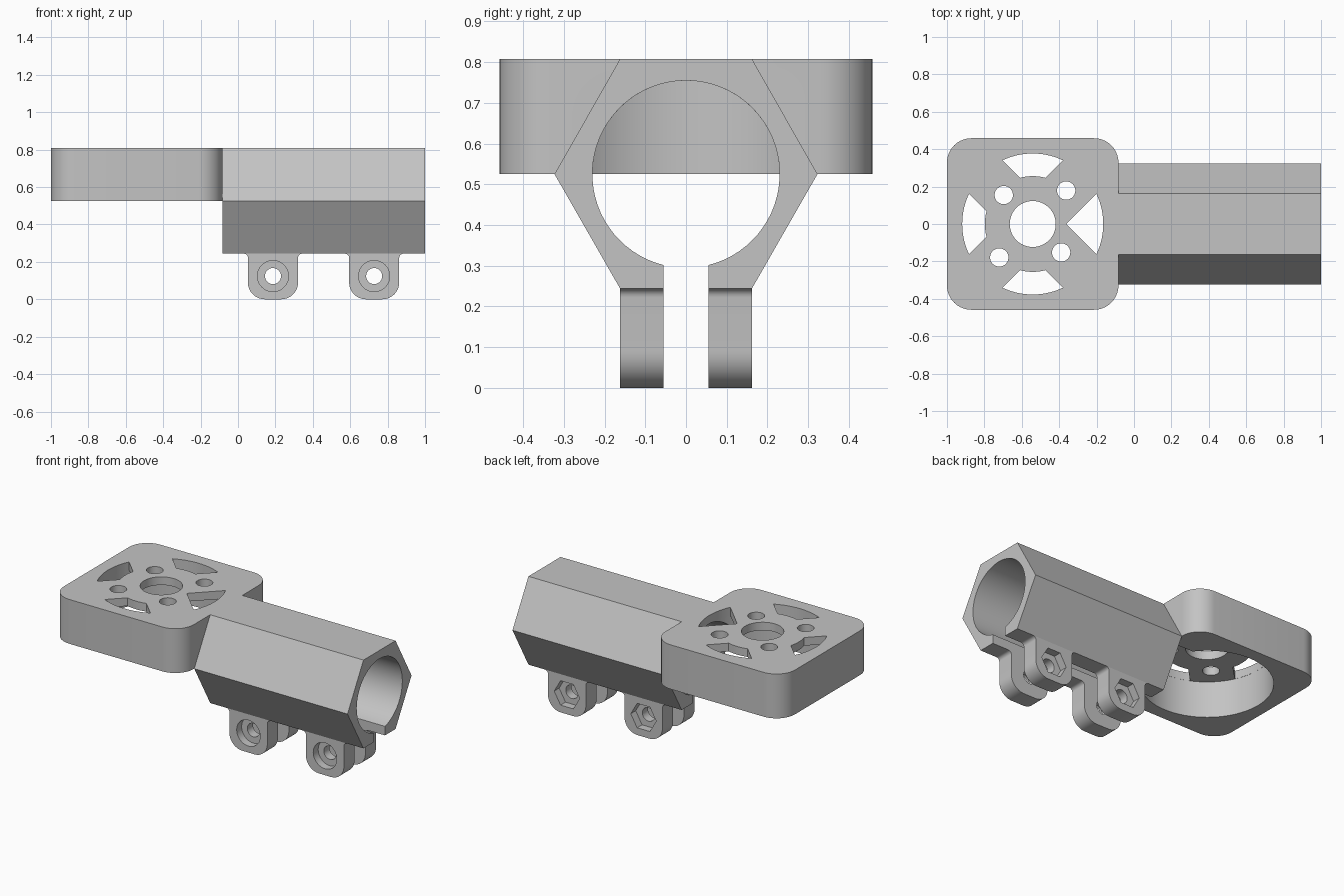
import bpy
import bmesh
from math import cos, sin, radians, pi, asin, sqrt

cube = bpy.data.objects.get("Cube")
if cube:
    bpy.data.objects.remove(cube, do_unlink=True)

grey = bpy.data.materials.new("light grey plastic")
grey.use_nodes = True
colour = (0.55, 0.55, 0.55, 1)
grey.diffuse_color = colour
grey.node_tree.nodes["Principled BSDF"].inputs["Base Color"].default_value = colour

PLACE = {
    "x": lambda u, v, w: (w, u, v),
    "y": lambda u, v, w: (u, w, v),
    "z": lambda u, v, w: (u, v, w),
}


def arc(cx, cy, r, start, end, steps):
    """Points along an arc, angles in degrees."""
    angles = [radians(start + (end - start) * i / steps) for i in range(steps + 1)]
    return [(cx + r * cos(a), cy + r * sin(a)) for a in angles]


def circle(cx, cy, r, sides=48):
    return arc(cx, cy, r, 0, 360, sides)[:-1]


def prism(name, outline, axis, low, high):
    """Extrude a flat outline along an axis."""
    bm = bmesh.new()
    rings = [[bm.verts.new(PLACE[axis](u, v, w)) for u, v in outline] for w in (low, high)]
    bm.faces.new(rings[0])
    bm.faces.new(rings[1])
    n = len(outline)
    for i in range(n):
        j = (i + 1) % n
        bm.faces.new((rings[0][i], rings[0][j], rings[1][j], rings[1][i]))
    bmesh.ops.recalc_face_normals(bm, faces=bm.faces)
    mesh = bpy.data.meshes.new(name)
    bm.to_mesh(mesh)
    bm.free()
    mesh.materials.append(grey)
    obj = bpy.data.objects.new(name, mesh)
    bpy.context.collection.objects.link(obj)
    return obj


def activate(obj):
    bpy.ops.object.select_all(action="DESELECT")
    obj.select_set(True)
    bpy.context.view_layer.objects.active = obj


def cut(obj, *cutter_args):
    """Subtract a prism from an object."""
    cutter = prism("cutter", *cutter_args)
    cutter.hide_render = True
    mod = obj.modifiers.new("cut", "BOOLEAN")
    mod.operation = "DIFFERENCE"
    mod.solver = "EXACT"
    mod.object = cutter
    activate(obj)
    bpy.ops.object.modifier_apply(modifier=mod.name)
    bpy.data.objects.remove(cutter, do_unlink=True)


def smooth(obj):
    activate(obj)
    bpy.ops.object.shade_smooth_by_angle(angle=radians(30))


TOP, MID, LOW = 0.808, 0.525, 0.244
FLOOR = 0.756      # underside of the thin mounting plate
CX = -0.5415       # motor centre
HALF = 0.4585
BORE = 0.23
SLIT = 0.055

# Motor mount: rounded square block, hollowed from below
corner, inset = 0.13, HALF - 0.13
outline = []
for k, (sx, sy) in enumerate([(1, 1), (-1, 1), (-1, -1), (1, -1)]):
    outline += arc(CX + sx * inset, sy * inset, corner, 90 * k, 90 * k + 90, 10)
mount = prism("motor_mount", outline, "z", MID, TOP)
cut(mount, circle(CX, 0, 0.378, 72), "z", MID - 0.1, FLOOR)
cut(mount, circle(0, MID, BORE, 64), "x", -0.35, 0.1)

# Shaft hole and screw holes
cut(mount, circle(CX, 0, 0.123), "z", FLOOR - 0.1, TOP + 0.1)
for angle, reach in [(45, 0.253), (135, 0.219), (225, 0.253), (315, 0.215)]:
    a = radians(angle)
    cut(mount, circle(CX + reach * cos(a), reach * sin(a), 0.049, 32),
        "z", FLOOR - 0.1, TOP + 0.1)

# Wedge-shaped vents: pointed toward the tube, blunt on the other sides
APEX, HUB, RIM = 0.18, 0.256, 0.377


def wedge_angle(r):
    return 45 - asin(APEX * sin(pi / 4) / r) * 180 / pi


for turn in (0, 90, 180, 270):
    outer = wedge_angle(RIM)
    vent = arc(CX, 0, RIM, turn - outer, turn + outer, 14)
    if turn == 0:
        vent.append((CX + APEX, 0))
    else:
        inner = wedge_angle(HUB)
        vent += arc(CX, 0, HUB, turn + inner, turn - inner, 8)
    cut(mount, vent, "z", FLOOR - 0.1, TOP + 0.1)
smooth(mount)

# Hexagonal clamp tube, split along the bottom
gap = asin(SLIT / BORE) * 180 / pi
profile = [(SLIT, LOW), (0.162, LOW), (0.323, MID), (0.162, TOP),
           (-0.162, TOP), (-0.323, MID), (-0.162, LOW), (-SLIT, LOW)]
profile += arc(0, MID, BORE, 270 - gap, -90 + gap, 64)
tube = prism("clamp_tube", profile, "x", CX + HALF, 1)
smooth(tube)

# Clamp lugs: round screw-head recess in front, hex nut recess behind
WIDE, R, F = 0.134, 0.09, 0.022
for x, place in [(0.187, "inner"), (0.728, "outer")]:
    shape = arc(x - WIDE + R, R, R, 180, 270, 8) + arc(x + WIDE - R, R, R, 270, 360, 8)
    shape += arc(x + WIDE + F, LOW - F, F, 180, 90, 5)
    shape += arc(x - WIDE - F, LOW - F, F, 90, 0, 5)
    for side, facing, sides in [(-1, "front", 40), (1, "back", 6)]:
        lug = prism(f"{place}_{facing}_lug", shape, "y",
                    *sorted((side * SLIT, side * 0.162)))
        cut(lug, circle(x, 0.124, 0.043, 32), "y", -0.3, 0.3)
        radius = 0.083 if sides > 6 else 0.09
        cut(lug, circle(x, 0.124, radius, sides), "y",
            *sorted((side * 0.112, side * 0.3)))
        smooth(lug)
